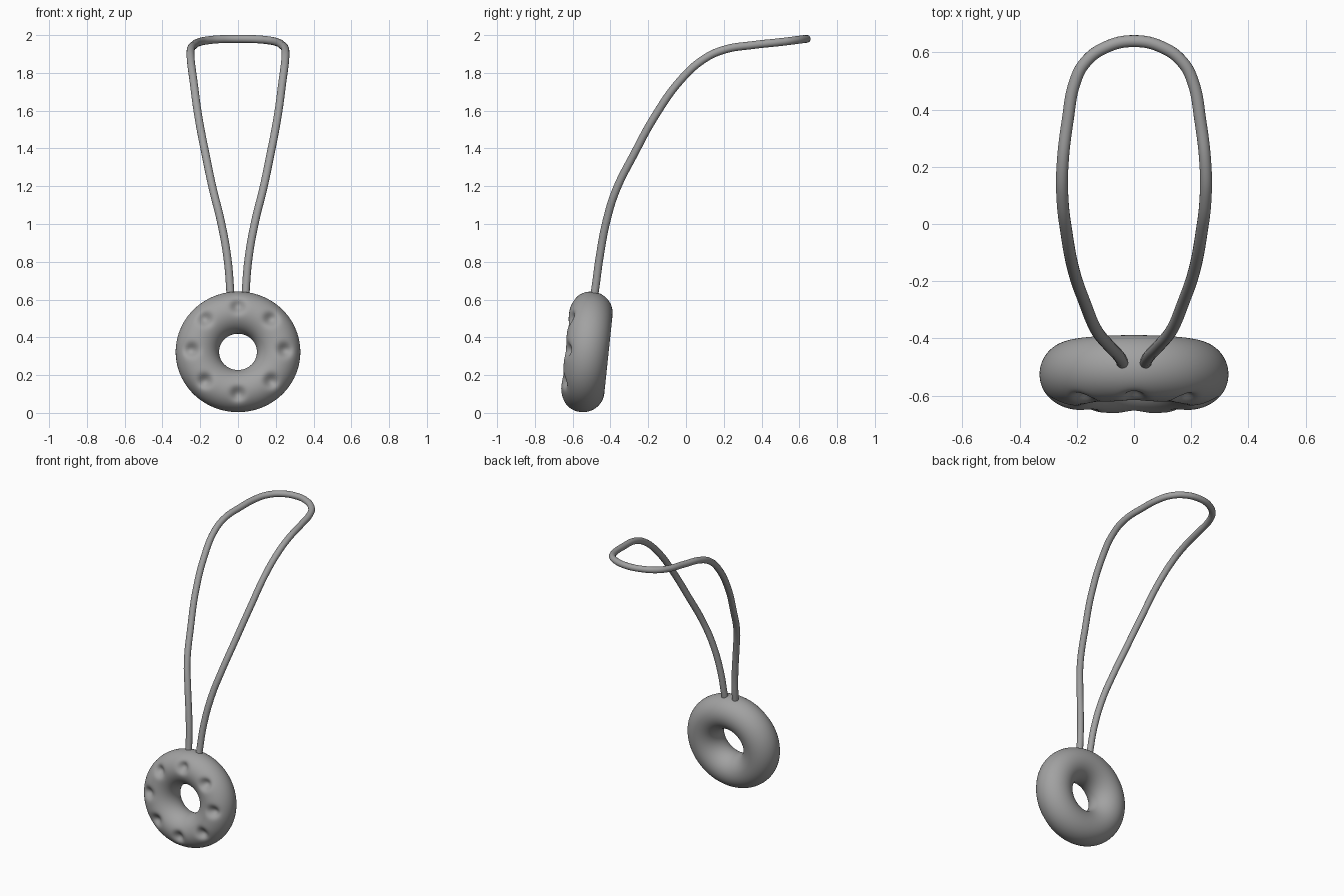
import bpy
from math import radians, cos, sin, pi, exp

if "Cube" in bpy.data.objects:
    bpy.data.objects.remove(bpy.data.objects["Cube"])

# Dark grey shared by both parts
grey = bpy.data.materials.new("dark_grey")
grey.diffuse_color = (0.36, 0.36, 0.36, 1)
grey.use_nodes = True
grey.node_tree.nodes["Principled BSDF"].inputs["Base Color"].default_value = grey.diffuse_color

# Ring pendant, lying in local XY with its front towards local +Z
bpy.ops.mesh.primitive_torus_add(major_radius=0.215, minor_radius=0.115,
                                 major_segments=160, minor_segments=72)
ring = bpy.context.object
ring.name = "ring_pendant"
ring.data.materials.append(grey)

# Eight soft dimples pressed into the front face
dimples = [(0.247 * cos(i * pi / 4), 0.24 * sin(i * pi / 4)) for i in range(8)]
for v in ring.data.vertices:
    if v.co.z > 0.02:
        push = sum(exp(-(((v.co.x - x) ** 2 + (v.co.y - y) ** 2) / 0.034 ** 2) ** 1.1)
                   for x, y in dimples)
        v.co.z -= 0.034 * push

# Stand the ring up, leaning slightly back
ring.scale = (1, 0.97, 1)
ring.rotation_euler = (radians(84), 0, 0)
ring.location = (0, -0.525, 0.323)
bpy.ops.object.transform_apply(location=True, rotation=True, scale=True)
bpy.ops.object.shade_smooth()

# Cord loop: right half path, mirrored to the left
half = [(0.038, -0.495, 0.57), (0.042, -0.48, 0.66), (0.056, -0.458, 0.82),
        (0.092, -0.42, 1.02), (0.132, -0.37, 1.18), (0.172, -0.275, 1.37),
        (0.21, -0.165, 1.57), (0.236, -0.03, 1.76), (0.25, 0.09, 1.87),
        (0.25, 0.2, 1.922), (0.232, 0.36, 1.948), (0.205, 0.5, 1.963),
        (0.17, 0.565, 1.971), (0.1, 0.617, 1.978)]
path = half + [(0, 0.639, 1.98)] + [(-x, y, z) for x, y, z in reversed(half)]

curve = bpy.data.curves.new("cord_loop", 'CURVE')
curve.dimensions = '3D'
curve.bevel_depth = 0.021
curve.bevel_resolution = 6
curve.resolution_u = 8
curve.use_fill_caps = True
curve.materials.append(grey)
spline = curve.splines.new('BEZIER')
spline.bezier_points.add(len(path) - 1)
for p, co in zip(spline.bezier_points, path):
    p.co = co
    p.handle_left_type = p.handle_right_type = 'AUTO'
cord = bpy.data.objects.new("cord_loop", curve)
bpy.context.collection.objects.link(cord)

# Turn the cord into a smooth mesh
bpy.ops.object.select_all(action='DESELECT')
cord.select_set(True)
bpy.context.view_layer.objects.active = cord
bpy.ops.object.convert(target='MESH')
bpy.ops.object.shade_smooth_by_angle(angle=radians(50))
